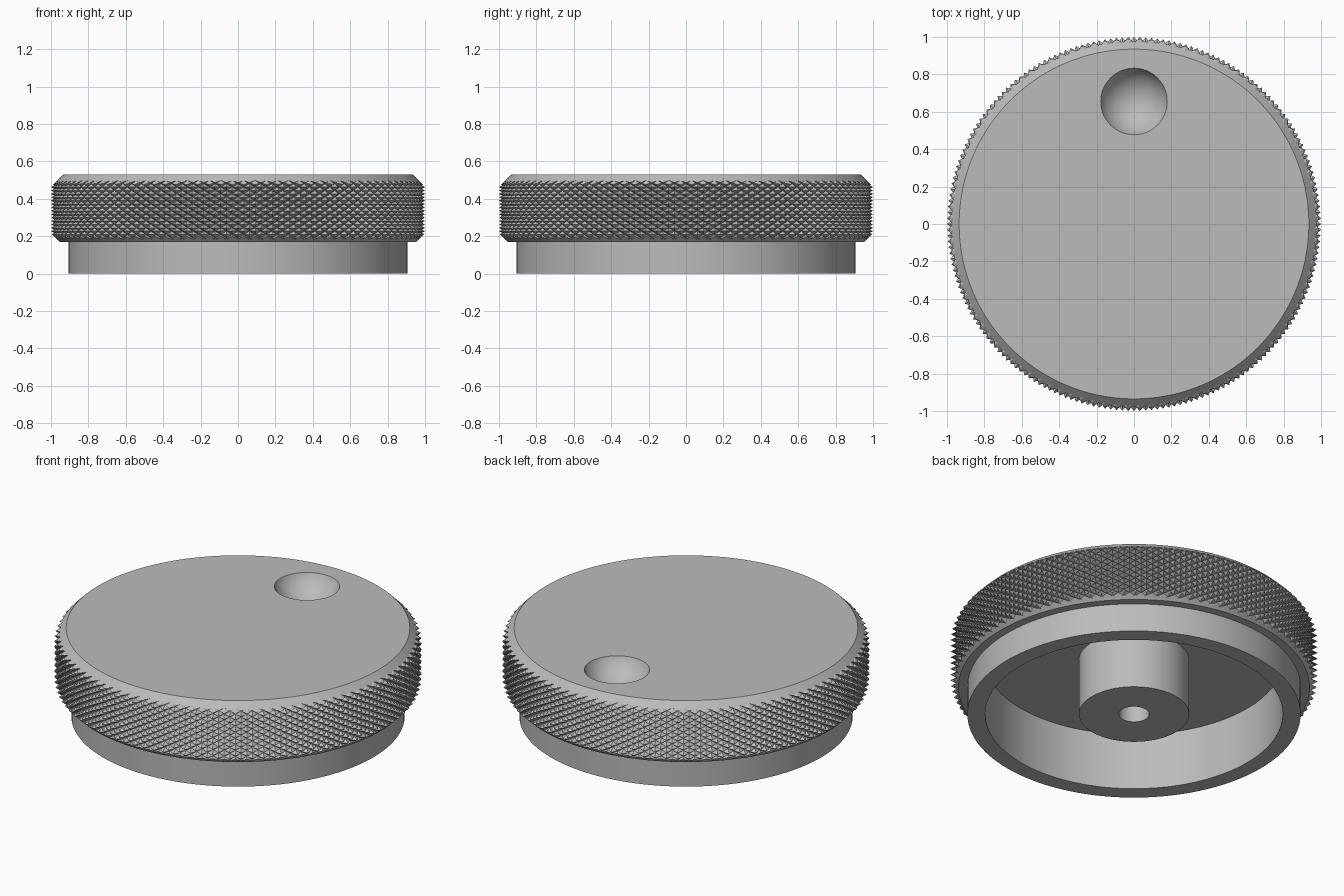
import bpy
import bmesh
import math

if "Cube" in bpy.data.objects:
    bpy.data.objects.remove(bpy.data.objects["Cube"], do_unlink=True)

# Single metal grey
grey = bpy.data.materials.new("metal_grey")
grey.use_nodes = True
colour = (0.5, 0.5, 0.5, 1)
grey.diffuse_color = colour
grey.node_tree.nodes["Principled BSDF"].inputs["Base Color"].default_value = colour

TOP, CEILING, UNDERSIDE = 0.53, 0.34, 0.17


def finish(name, bm):
    bmesh.ops.remove_doubles(bm, verts=bm.verts, dist=1e-5)
    bmesh.ops.recalc_face_normals(bm, faces=bm.faces)
    mesh = bpy.data.meshes.new(name)
    bm.to_mesh(mesh)
    bm.free()
    mesh.materials.append(grey)
    obj = bpy.data.objects.new(name, mesh)
    bpy.context.collection.objects.link(obj)
    return obj


def lathe(name, profile, closed=False, steps=144):
    """Spin an (r, z) profile about the z axis."""
    bm = bmesh.new()
    verts = [bm.verts.new((r, 0, z)) for r, z in profile]
    edges = [bm.edges.new(pair) for pair in zip(verts, verts[1:])]
    if closed:
        edges.append(bm.edges.new((verts[-1], verts[0])))
    bmesh.ops.spin(bm, geom=verts + edges, cent=(0, 0, 0), axis=(0, 0, 1),
                   angle=math.tau, steps=steps)
    return finish(name, bm)


def knurled_solid(name, count, root, tip, low, high):
    """Closed drum covered with diamond pyramids."""
    bm = bmesh.new()
    half = math.pi / count
    pitch = half * math.tan(math.radians(30))
    rows = round((high - low) / pitch)
    grid = []
    for j in range(rows + 1):
        ring = []
        for i in range(2 * count):
            r = root if (i + j) % 2 else tip
            ring.append(bm.verts.new((r * math.cos(i * half), r * math.sin(i * half),
                                      low + j * pitch)))
        grid.append(ring)
    # Split each cell along the groove-to-groove diagonal
    for j in range(rows):
        for i in range(2 * count):
            k = (i + 1) % (2 * count)
            a, b, c, d = grid[j][i], grid[j][k], grid[j + 1][k], grid[j + 1][i]
            if (i + j) % 2:
                bm.faces.new((a, b, c))
                bm.faces.new((a, c, d))
            else:
                bm.faces.new((a, b, d))
                bm.faces.new((b, c, d))
    bm.faces.new(grid[0])
    bm.faces.new(grid[-1])
    return finish(name, bm)


def boolean(obj, cutter, operation):
    mod = obj.modifiers.new(operation.lower(), "BOOLEAN")
    mod.operation = operation
    mod.solver = "EXACT"
    mod.object = cutter
    bpy.context.view_layer.objects.active = obj
    bpy.ops.object.modifier_apply(modifier=mod.name)
    bpy.data.objects.remove(cutter, do_unlink=True)


# Grip: chamfered hollow blank trimmed by the knurled drum
grip = lathe("knurled_grip", [
    (0, TOP), (0.935, TOP), (1.02, 0.445), (1.02, 0.235), (0.955, UNDERSIDE),
    (0.86, UNDERSIDE), (0.86, CEILING), (0, CEILING)])
boolean(grip, knurled_solid("knurl_helper", 100, 0.967, 1.0, 0.1, 0.6), "INTERSECT")

# Finger dimple: spherical hollow near the back of the top face
radius, depth = 0.178, 0.12
ball = (radius ** 2 + depth ** 2) / (2 * depth)
bm = bmesh.new()
bmesh.ops.create_uvsphere(bm, u_segments=64, v_segments=48, radius=ball)
bmesh.ops.translate(bm, verts=bm.verts, vec=(0, 0.655, TOP - depth + ball))
boolean(grip, finish("dimple_helper", bm), "DIFFERENCE")

# Plain skirt below the grip
skirt = lathe("skirt", [(0.81, 0), (0.907, 0), (0.907, 0.36), (0.81, 0.36)], closed=True)

# Central hub with a blind shaft hole
hub = lathe("hub", [(0, 0.25), (0.083, 0.25), (0.083, 0), (0.3, 0), (0.3, 0.36), (0, 0.36)],
            steps=96)

# Crisp edges, smooth curves
for obj in (grip, skirt, hub):
    bpy.ops.object.select_all(action="DESELECT")
    obj.select_set(True)
    bpy.context.view_layer.objects.active = obj
    bpy.ops.object.shade_smooth_by_angle(angle=math.radians(20))
